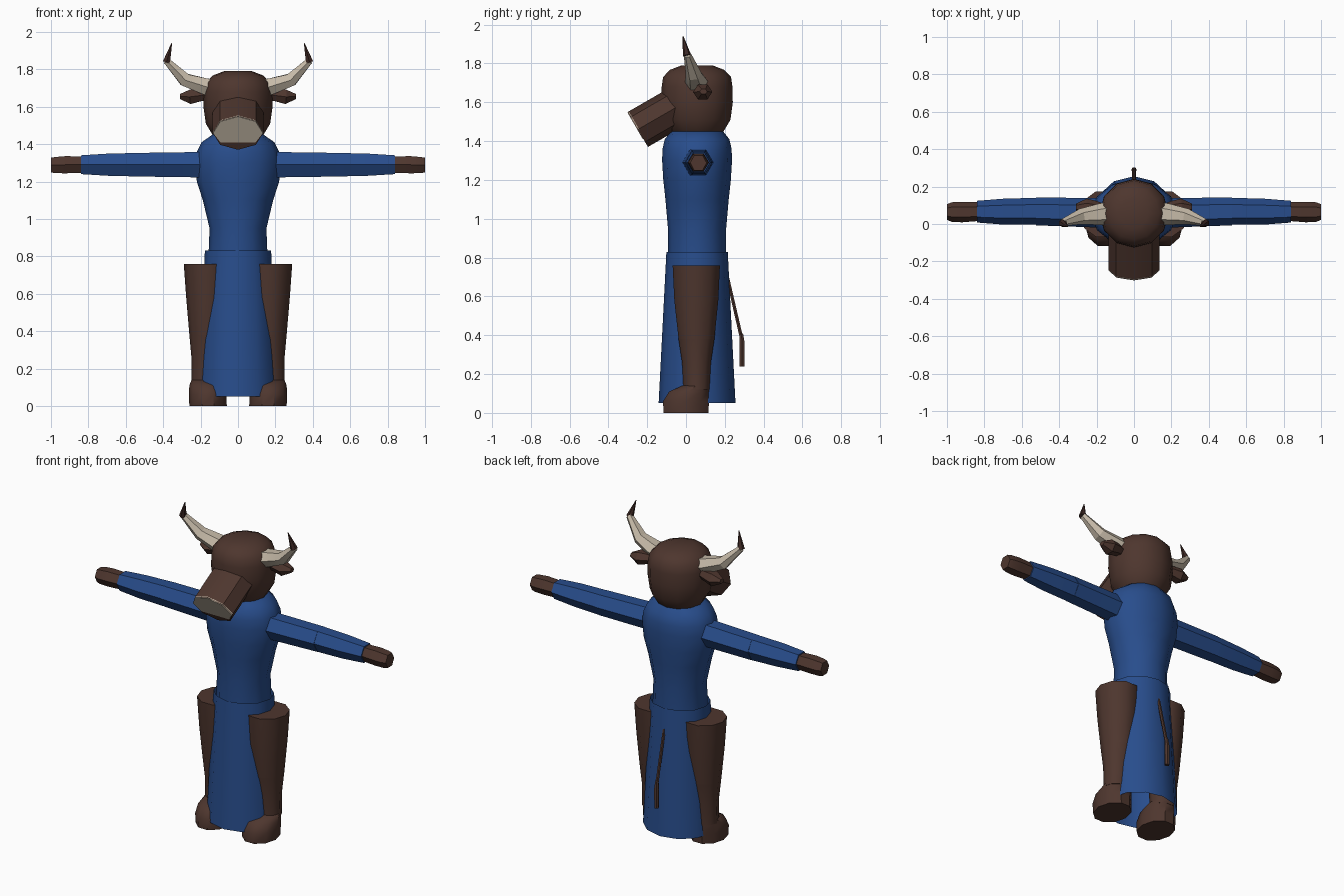
import bpy, bmesh
from math import sin, cos, pi, radians
from mathutils import Vector

cube = bpy.data.objects.get("Cube")
if cube:
    bpy.data.objects.remove(cube, do_unlink=True)

X, Y, Z = Vector((1, 0, 0)), Vector((0, 1, 0)), Vector((0, 0, 1))
MID = 0.057  # depth of the body axis


def material(name, rgb):
    lin = [((c / 255 + 0.055) / 1.055) ** 2.4 for c in rgb] + [1]
    m = bpy.data.materials.new(name)
    m.use_nodes = True
    m.diffuse_color = lin
    m.node_tree.nodes["Principled BSDF"].inputs["Base Color"].default_value = lin
    return m


hide = material("brown hide", (78, 54, 46))
cloth = material("blue cloth", (40, 77, 140))
horn = material("cream horn", (198, 186, 168))
dark = material("dark horn tip", (60, 39, 35))


def loft(name, mat, stations, sides, u, axis=None, caps=True, floor=-1, angle=40):
    """Skin elliptical rings: stations are (centre, radius along u, radius across)."""
    bm = bmesh.new()
    centres = [Vector(s[0]) for s in stations]
    rings = []
    for i, (_, ru, rv) in enumerate(stations):
        t = axis or (centres[min(i + 1, len(centres) - 1)] - centres[max(i - 1, 0)])
        t = t.normalized()
        v = t.cross(u).normalized()
        w = v.cross(t)
        ring = []
        for k in range(sides):
            a = 2 * pi * k / sides
            ring.append(bm.verts.new(centres[i] + w * ru * cos(a) + v * rv * max(sin(a), floor)))
        rings.append(ring)
    for a, b in zip(rings, rings[1:]):
        for k in range(sides):
            n = (k + 1) % sides
            bm.faces.new((a[k], a[n], b[n], b[k]))
    if caps:
        bm.faces.new(rings[0][::-1])
        bm.faces.new(rings[-1])
    bmesh.ops.recalc_face_normals(bm, faces=bm.faces)
    mesh = bpy.data.meshes.new(name)
    bm.to_mesh(mesh)
    bm.free()
    mesh.materials.append(mat)
    ob = bpy.data.objects.new(name, mesh)
    bpy.context.collection.objects.link(ob)
    bpy.ops.object.select_all(action="DESELECT")
    ob.select_set(True)
    bpy.context.view_layer.objects.active = ob
    bpy.ops.object.shade_smooth_by_angle(angle=radians(angle))
    return ob


def upright(name, mat, profile, sides, **kw):
    """Vertical loft from (z, x radius, y radius) on the body axis."""
    return loft(name, mat, [((0, MID, z), rx, ry) for z, rx, ry in profile], sides, X, Z, **kw)


# Robe: torso and open skirt
upright("torso", cloth, [
    (0.75, 0.16, 0.15), (0.95, 0.152, 0.15), (1.1, 0.188, 0.163), (1.2, 0.22, 0.174),
    (1.3, 0.229, 0.18), (1.36, 0.22, 0.178), (1.41, 0.195, 0.166), (1.455, 0.13, 0.13)], 12)
upright("skirt", cloth, [(0.05, 0.215, 0.198), (0.83, 0.177, 0.158)], 12, caps=False)

# Head and muzzle
upright("head", hide, [
    (1.395, 0.08, 0.08), (1.44, 0.13, 0.13), (1.51, 0.172, 0.172), (1.6, 0.185, 0.184),
    (1.68, 0.184, 0.182), (1.73, 0.172, 0.175), (1.767, 0.135, 0.14), (1.79, 0.075, 0.08)], 12)
forward = Vector((0, -0.866, -0.5))
nose = Vector((0, -0.248, 1.46))
loft("muzzle", hide, [(nose - forward * 0.28, 0.135, 0.104), (nose, 0.135, 0.104)], 8, X)
loft("nose_pad", horn, [(nose - forward * 0.006, 0.136, 0.105),
                        (nose + forward * 0.003, 0.133, 0.102)], 8, X, floor=-0.55, angle=20)

# Tail with tuft
loft("tail", hide, [((0, 0.195, 0.78), 0.009, 0.009), ((0, 0.285, 0.39), 0.01, 0.01)], 6, X)
loft("tail_tuft", hide, [((0, 0.285, 0.41), 0.01, 0.01), ((0, 0.289, 0.36), 0.015, 0.015),
                         ((0, 0.289, 0.24), 0.014, 0.014)], 6, X, Z)

for s, side in ((1, "left"), (-1, "right")):
    def limb(part, mat, points, sides, u, axis=None, angle=40):
        """Loft from (x, y, z, u radius, cross radius) mirrored to this side."""
        loft(side + "_" + part, mat, [((s * x, y, z), a, b) for x, y, z, a, b in points],
             sides, u, axis, angle=angle)

    # Arms and hands
    limb("upper_arm", cloth, [(0.1, 0.06, 1.29, 0.078, 0.08), (0.22, 0.06, 1.29, 0.078, 0.078),
                              (0.525, 0.068, 1.29, 0.075, 0.073)], 6, Y, X, angle=20)
    limb("forearm", cloth, [(0.525, 0.068, 1.29, 0.072, 0.073), (0.7, 0.066, 1.29, 0.069, 0.068),
                            (0.84, 0.066, 1.29, 0.058, 0.058)], 6, Y, X, angle=20)
    limb("hand", hide, [(0.83, 0.066, 1.29, 0.05, 0.05), (0.92, 0.064, 1.29, 0.055, 0.053),
                        (0.975, 0.064, 1.288, 0.052, 0.05), (1.0, 0.064, 1.288, 0.042, 0.045)],
         6, Y, X, angle=20)

    # Legs and feet
    limb("thigh", hide, [(0.165, 0.053, 0.76, 0.125, 0.128), (0.163, 0.053, 0.58, 0.114, 0.119),
                         (0.163, 0.054, 0.38, 0.097, 0.097)], 10, X, Z)
    limb("shin", hide, [(0.163, 0.054, 0.38, 0.097, 0.097), (0.167, 0.054, 0.26, 0.082, 0.078),
                        (0.17, 0.054, 0.12, 0.08, 0.07)], 10, X, Z)
    limb("foot", hide, [(0.16, 0.0, 0.0, 0.1, 0.122), (0.162, 0.0, 0.06, 0.101, 0.124),
                        (0.163, 0.016, 0.11, 0.097, 0.108), (0.166, 0.05, 0.14, 0.082, 0.072)],
         10, X, Z)

    # Horns with dark tips
    limb("horn", horn, [(0.12, 0.055, 1.695, 0.064, 0.055), (0.18, 0.052, 1.71, 0.058, 0.05),
                        (0.285, 0.04, 1.745, 0.042, 0.04), (0.382, 0.008, 1.845, 0.02, 0.02)],
         6, Y, angle=20)
    limb("horn_tip", dark, [(0.382, 0.005, 1.84, 0.022, 0.022), (0.354, -0.015, 1.94, 0.002, 0.002)],
         6, Y, angle=20)

    # Ears
    limb("ear", hide, [(0.14, 0.075, 1.66, 0.025, 0.025), (0.2, 0.082, 1.66, 0.04, 0.035),
                       (0.255, 0.086, 1.653, 0.05, 0.044), (0.31, 0.09, 1.655, 0.02, 0.015)],
         6, Y, angle=20)
